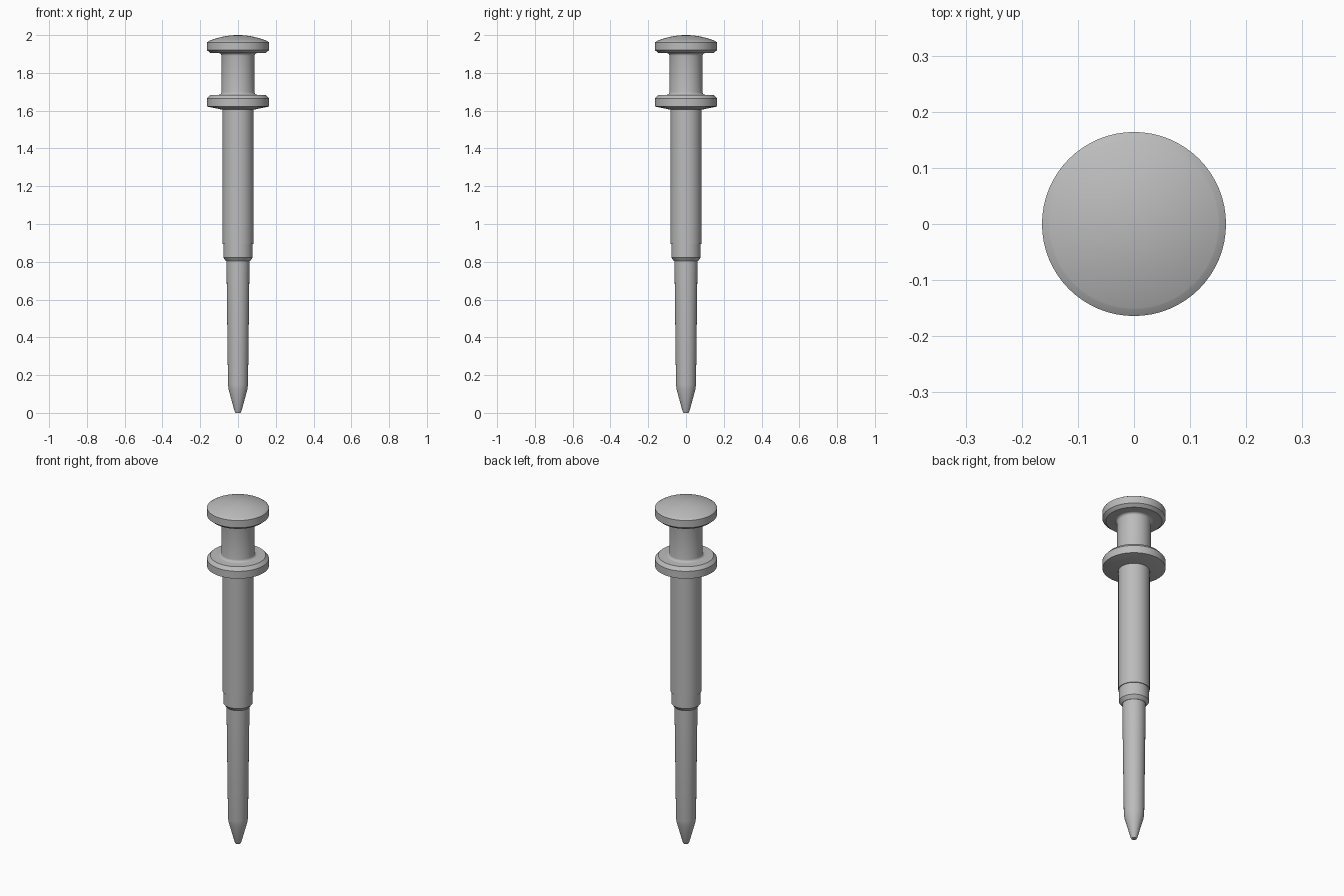
import bpy, bmesh, math

cube = bpy.data.objects.get("Cube")
if cube:
    bpy.data.objects.remove(cube, do_unlink=True)

steel = bpy.data.materials.new("grey steel")
steel.use_nodes = True
GREY = (0.5, 0.5, 0.5, 1)
steel.diffuse_color = GREY
steel.node_tree.nodes["Principled BSDF"].inputs["Base Color"].default_value = GREY


def lathe(name, profile, sides=64):
    """Spin a (radius, height) profile around z."""
    bm = bmesh.new()
    verts = [bm.verts.new((r, 0, z)) for r, z in profile]
    edges = [bm.edges.new(pair) for pair in zip(verts, verts[1:])]
    bmesh.ops.spin(bm, geom=verts + edges, cent=(0, 0, 0), axis=(0, 0, 1),
                   angle=math.tau, steps=sides, use_merge=True)
    bmesh.ops.remove_doubles(bm, verts=bm.verts, dist=0.0001)
    bmesh.ops.recalc_face_normals(bm, faces=bm.faces)
    mesh = bpy.data.meshes.new(name)
    bm.to_mesh(mesh)
    bm.free()
    mesh.materials.append(steel)
    obj = bpy.data.objects.new(name, mesh)
    bpy.context.collection.objects.link(obj)
    bpy.ops.object.select_all(action='DESELECT')
    obj.select_set(True)
    bpy.context.view_layer.objects.active = obj
    bpy.ops.object.shade_smooth_by_angle(angle=math.radians(25))


def fillet(r, z, size, up, steps=4):
    """Concave corner blend between a shaft of radius r and a flat at z."""
    return [(r + size * (1 - math.sin(a)), z + up * size * (1 - math.cos(a)))
            for a in (math.pi / 2 * i / steps for i in range(steps + 1))]


RIM, NECK = 0.164, 0.088

# Tapered pin with a blunt conical tip
lathe("pin", [(0, 0), (0.014, 0), (0.018, 0.008), (0.05, 0.125), (0.053, 0.15),
              (0.061, 0.8), (0.061, 0.83), (0, 0.83)])

# Chamfered ring under the barrel
lathe("lower_ring", [(0, 0.803), (0.063, 0.803), (0.078, 0.822),
                     (0.078, 0.9), (0, 0.9)])

# Main barrel
lathe("barrel", [(0, 0.893), (0.082, 0.893), (0.082, 1.62), (0, 1.62)])

# Collar, neck and domed head in one turned piece
dome = [(0.152 * math.cos(a), 1.97 + 0.03 * math.sin(a) ** 2)
        for a in (math.pi / 2 * i / 10 for i in range(11))]
lathe("plunger_head",
      [(0, 1.605), (0.082, 1.605), (RIM, 1.622), (RIM, 1.665), (0.147, 1.684)]
      + fillet(NECK, 1.684, 0.014, 1)
      + fillet(NECK, 1.905, 0.014, -1)[::-1]
      + [(0.146, 1.905), (RIM, 1.92), (RIM, 1.962)] + dome)
